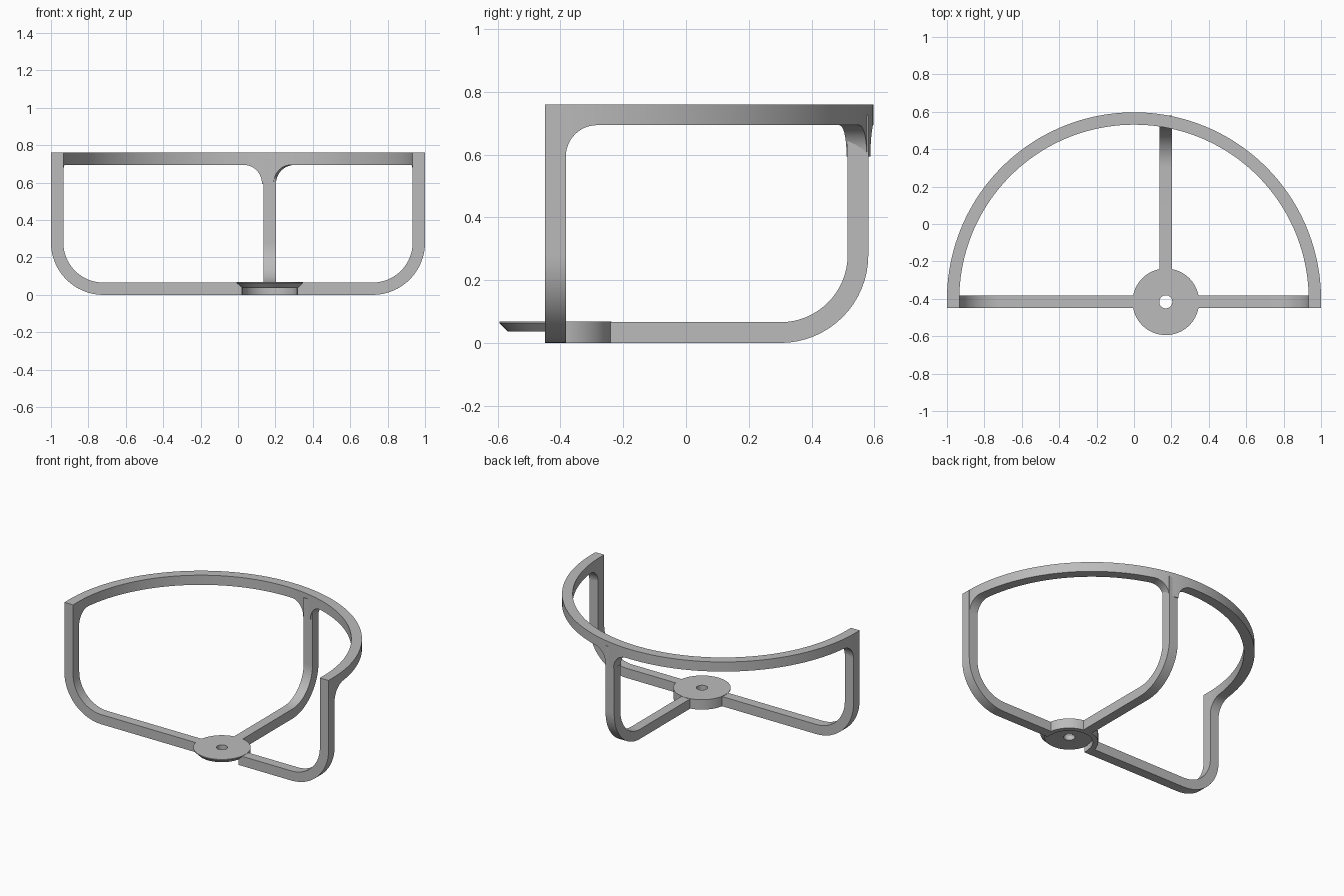
import bpy, bmesh
from math import sin, cos, pi, acos, asin, sqrt, radians

if "Cube" in bpy.data.objects:
    bpy.data.objects.remove(bpy.data.objects["Cube"], do_unlink=True)

grey = bpy.data.materials.new("plain grey")
grey.use_nodes = True
grey.diffuse_color = (0.5, 0.5, 0.5, 1)
grey.node_tree.nodes["Principled BSDF"].inputs["Base Color"].default_value = (0.5, 0.5, 0.5, 1)

BAR = 0.066                      # bar thickness
HEIGHT = 0.76                    # overall height
BEND = 0.28                      # outer radius of the lower bends
FILLET = 0.1                     # radius where posts meet the rim
RIM_Y = -0.403                   # centre of the rim arc
HUB_X, HUB_Y = 0.17, -0.416      # centre of the hub


def sweep(name, sections):
    """Skin a row of matching cross-sections and cap both ends."""
    bm = bmesh.new()
    rows = [[bm.verts.new(p) for p in sec] for sec in sections]
    for a, b in zip(rows, rows[1:]):
        for i in range(len(a)):
            j = (i + 1) % len(a)
            bm.faces.new((a[i], a[j], b[j], b[i]))
    bm.faces.new(rows[0])
    bm.faces.new(rows[-1])
    bmesh.ops.recalc_face_normals(bm, faces=bm.faces)
    mesh = bpy.data.meshes.new(name)
    bm.to_mesh(mesh)
    bm.free()
    mesh.materials.append(grey)
    obj = bpy.data.objects.new(name, mesh)
    bpy.context.collection.objects.link(obj)
    bpy.ops.object.select_all(action='DESELECT')
    obj.select_set(True)
    bpy.context.view_layer.objects.active = obj
    bpy.ops.object.shade_smooth_by_angle(angle=radians(30))
    return obj


def arm(name, start, end, top, place):
    """Bar along the floor that bends up into a post; place maps (u, side, z)."""
    pairs = [((start, 0), (start, BAR))]
    for k in range(17):
        a = pi / 2 * k / 16
        pairs.append(tuple((end - BEND + r * sin(a), BEND - r * cos(a))
                           for r in (BEND, BEND - BAR)))
    pairs.append(((end, top), (end - BAR, top)))
    h = BAR / 2
    return sweep(name, [[place(o[0], -h, o[1]), place(o[0], h, o[1]),
                         place(i[0], h, i[1]), place(i[0], -h, i[1])]
                        for o, i in pairs])


# Three arms running from the hub to the rim
INNER = 0.148
arm("left_arm", HUB_X + INNER, 1, HEIGHT, lambda u, s, z: (u, HUB_Y + s, z))
arm("right_arm", INNER - HUB_X, 1, HEIGHT, lambda u, s, z: (-u, HUB_Y + s, z))
arm("back_arm", HUB_Y + INNER, 0.581, HEIGHT - BAR / 2,
    lambda u, s, z: (HUB_X + s, u, z))


# Rim segments, with the lower edge rounded down into the posts
def rim_section(angle, low):
    c, s = cos(angle), sin(angle)
    r = 1 - BAR
    return [(c, RIM_Y + s, HEIGHT), (c, RIM_Y + s, low),
            (r * c, RIM_Y + r * s, low), (r * c, RIM_Y + r * s, HEIGHT)]


def rim(name, a0, a1):
    sections, low = [], HEIGHT - BAR
    steps = [FILLET * (1 - cos(pi / 2 * k / 12)) for k in range(13)]
    drops = [FILLET - sqrt(max(0, FILLET ** 2 - (FILLET - d) ** 2)) for d in steps]
    for d, drop in zip(steps, drops):
        sections.append(rim_section(a0 + d, low - drop))
    span = a1 - a0 - 2 * FILLET
    for k in range(1, 40):
        sections.append(rim_section(a0 + FILLET + span * k / 40, low))
    for d, drop in reversed(list(zip(steps, drops))):
        sections.append(rim_section(a1 - d, low - drop))
    return sweep(name, sections)


front_edge = asin(HUB_Y + BAR / 2 - RIM_Y)
post_left, post_right = acos(HUB_X + BAR / 2), acos(HUB_X - BAR / 2)
rim("rim_left", front_edge, post_left)
rim("rim_right", post_right, pi - front_edge)

# Short rim piece above the back post
sweep("rim_over_post", [rim_section(post_left + (post_right - post_left) * k / 4,
                                    HEIGHT - BAR - FILLET) for k in range(5)])


# Hub: tapered lip in front, full-height wall behind, open pocket below
def half_hub(name, profile, begin):
    return sweep(name, [[(HUB_X + r * cos(a), HUB_Y + r * sin(a), z)
                         for r, z in profile]
                        for a in (begin + pi * k / 32 for k in range(33))])


HOLE, EDGE, TOP, ROOF = 0.035, 0.178, 0.068, 0.037
half_hub("hub_front", [(HOLE, TOP), (EDGE, TOP), (EDGE, 0.063),
                       (0.152, ROOF), (HOLE, ROOF)], pi)
half_hub("hub_back", [(HOLE, TOP), (EDGE, TOP), (EDGE, 0), (0.145, 0),
                      (0.145, ROOF), (HOLE, ROOF)], 0)
